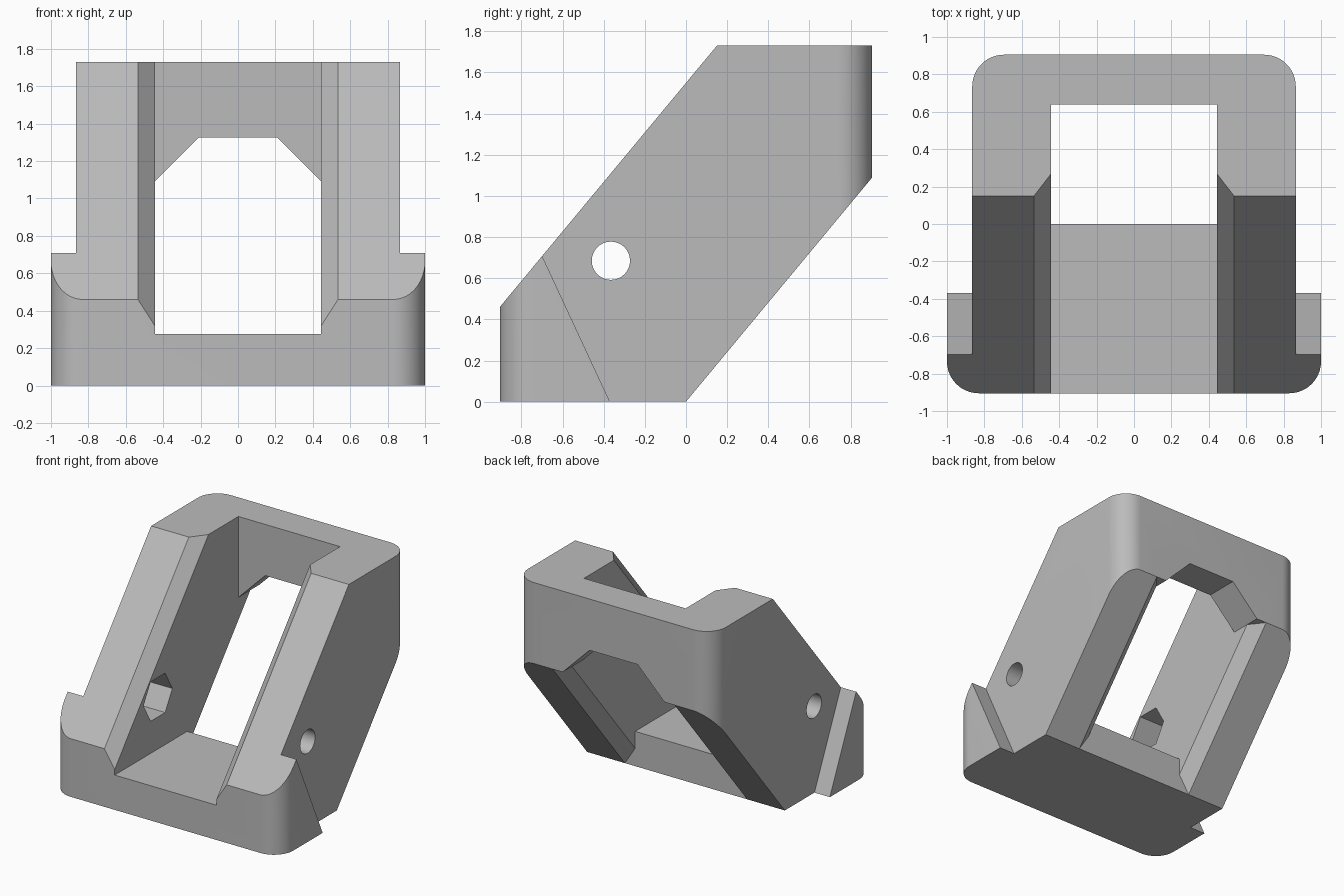
import bpy, bmesh
from math import cos, sin, radians, pi

default_cube = bpy.data.objects.get("Cube")
if default_cube:
    bpy.data.objects.remove(default_cube, do_unlink=True)

# Main dimensions
HALF_W, HALF_FLANGE, HALF_OPEN = 0.865, 1.0, 0.445
DEPTH, HEIGHT, ROUND, CHAMFER = 0.905, 1.73, 0.17, 0.09
FLOOR, BACK_WALL, LIP = 0.275, 0.64, 1.09
FRONT_H = 0.46
SLOPE = (HEIGHT - FRONT_H) / (0.15 + DEPTH)
CHAMFER_Z = 0.14

grey = bpy.data.materials.new("matte_grey")
grey.use_nodes = True
colour = (0.5, 0.5, 0.5, 1)
grey.diffuse_color = colour
grey.node_tree.nodes["Principled BSDF"].inputs["Base Color"].default_value = colour


def finish(name, bm):
    bmesh.ops.recalc_face_normals(bm, faces=bm.faces)
    mesh = bpy.data.meshes.new(name)
    bm.to_mesh(mesh)
    bm.free()
    mesh.materials.append(grey)
    obj = bpy.data.objects.new(name, mesh)
    bpy.context.collection.objects.link(obj)
    return obj


def prism(name, profile, axis, lo, hi):
    """Extrude a 2D profile along x, y or z."""
    place = {"x": lambda a, b, t: (t, a, b),
             "y": lambda a, b, t: (a, t, b),
             "z": lambda a, b, t: (a, b, t)}[axis]
    bm = bmesh.new()
    face = bm.faces.new([bm.verts.new(place(a, b, lo)) for a, b in profile])
    moved = bmesh.ops.extrude_face_region(bm, geom=[face])["geom"]
    bmesh.ops.translate(bm, vec=place(0, 0, hi - lo),
                        verts=[v for v in moved if isinstance(v, bmesh.types.BMVert)])
    return finish(name, bm)


def hull(name, points):
    bm = bmesh.new()
    bmesh.ops.convex_hull(bm, input=[bm.verts.new(p) for p in points])
    return finish(name, bm)


def arc(cx, cy, r, start, end, steps):
    return [(cx + r * cos(radians(start + (end - start) * i / steps)),
             cy + r * sin(radians(start + (end - start) * i / steps)))
            for i in range(steps + 1)]


def box(name, x0, x1, y0, y1, z0, z1):
    return prism(name, [(x0, y0), (x1, y0), (x1, y1), (x0, y1)], "z", z0, z1)


def combine(target, tool, operation="DIFFERENCE"):
    tool.hide_render = True
    mod = target.modifiers.new(tool.name, "BOOLEAN")
    mod.operation, mod.solver, mod.object = operation, "EXACT", tool
    bpy.context.view_layer.objects.active = target
    bpy.ops.object.modifier_apply(modifier=mod.name)
    bpy.data.objects.remove(tool, do_unlink=True)


# Slanted block with a rounded footprint that is wider at the front
half = (arc(HALF_FLANGE - ROUND, -DEPTH + ROUND, ROUND, -90, 0, 12)
        + [(HALF_FLANGE, -0.3), (HALF_W, -0.3)]
        + arc(HALF_W - ROUND, DEPTH - ROUND, ROUND, 0, 90, 12))
outline = half + [(-x, y) for x, y in reversed(half)]
bracket = prism("slanted_bracket", outline, "z", -0.2, 2)
side = [(-DEPTH - 0.2, 0), (0, 0), (DEPTH + 0.2, LIP + 0.2 * LIP / DEPTH),
        (DEPTH + 0.2, HEIGHT), (0.15, HEIGHT),
        (-DEPTH - 0.2, FRONT_H - 0.2 * SLOPE)]
combine(bracket, prism("side_profile", side, "x", -1.3, 1.3), "INTERSECT")

# Central opening: floor trench, drop-through slot and bevelled rear arch
combine(bracket, box("trench", -HALF_OPEN, HALF_OPEN, -1.2, BACK_WALL, FLOOR, 2))
combine(bracket, box("slot", -HALF_OPEN, HALF_OPEN, 0, BACK_WALL, -0.3, 1))
arch = [(-HALF_OPEN, 0.6), (HALF_OPEN, 0.6), (HALF_OPEN, LIP),
        (0.21, 1.325), (-0.21, 1.325), (-HALF_OPEN, LIP)]
combine(bracket, prism("rear_arch", arch, "y", 0.4, 1.2))

wide, tip = HALF_OPEN + CHAMFER, HALF_OPEN - 0.02
grow = CHAMFER_Z / CHAMFER * 0.02
hole_y, hole_z = -0.365, 0.685
for s in (1, -1):
    # Cut the flange away behind its leaning rear face
    lean = [(-0.37 + 0.0465, -0.1), (0.3, -0.1), (0.3, 1.2),
            (-0.7 - 0.2277, 1.2)]
    combine(bracket, prism("flange_step", lean, "x", *sorted((s * HALF_W, s * 1.3))))

    # Bevel along the upper edge of the opening
    upper = []
    for y in (-1.2, 0.4):
        z = FRONT_H + SLOPE * (y + DEPTH)
        upper += [(s * (wide + 0.02), y, z + grow),
                  (s * tip, y, z - CHAMFER_Z - grow), (s * tip, y, z + 0.2)]
    combine(bracket, hull("upper_bevel", upper))

    # Bevel along the lower edge, ending level with the rear lip
    dy = DEPTH / LIP
    lower = [(s * (wide + 0.02), 0, -grow), (s * tip, 0, CHAMFER_Z + grow),
             (s * tip, 0, -0.3),
             (s * (wide + 0.02), DEPTH + grow * dy, LIP),
             (s * tip, DEPTH - (CHAMFER_Z + grow) * dy, LIP),
             (s * tip, DEPTH + 0.3 * dy, LIP)]
    combine(bracket, hull("lower_bevel", lower))

    # Round cross hole with a hexagonal recess on the inside
    bore = arc(hole_y, hole_z, 0.093, 0, 360, 32)[:-1]
    combine(bracket, prism("bore", bore, "x", *sorted((s * 0.3, s * 1.1))))
    hexagon = arc(hole_y, hole_z, 0.18, 0, 360, 6)[:-1]
    combine(bracket, prism("nut_recess", hexagon, "x", *sorted((s * 0.3, s * 0.7))))

# Smooth the rounded corners and bores, keep edges sharp
bpy.ops.object.select_all(action="DESELECT")
bracket.select_set(True)
bpy.context.view_layer.objects.active = bracket
bpy.ops.object.shade_smooth_by_angle(angle=pi / 6)
